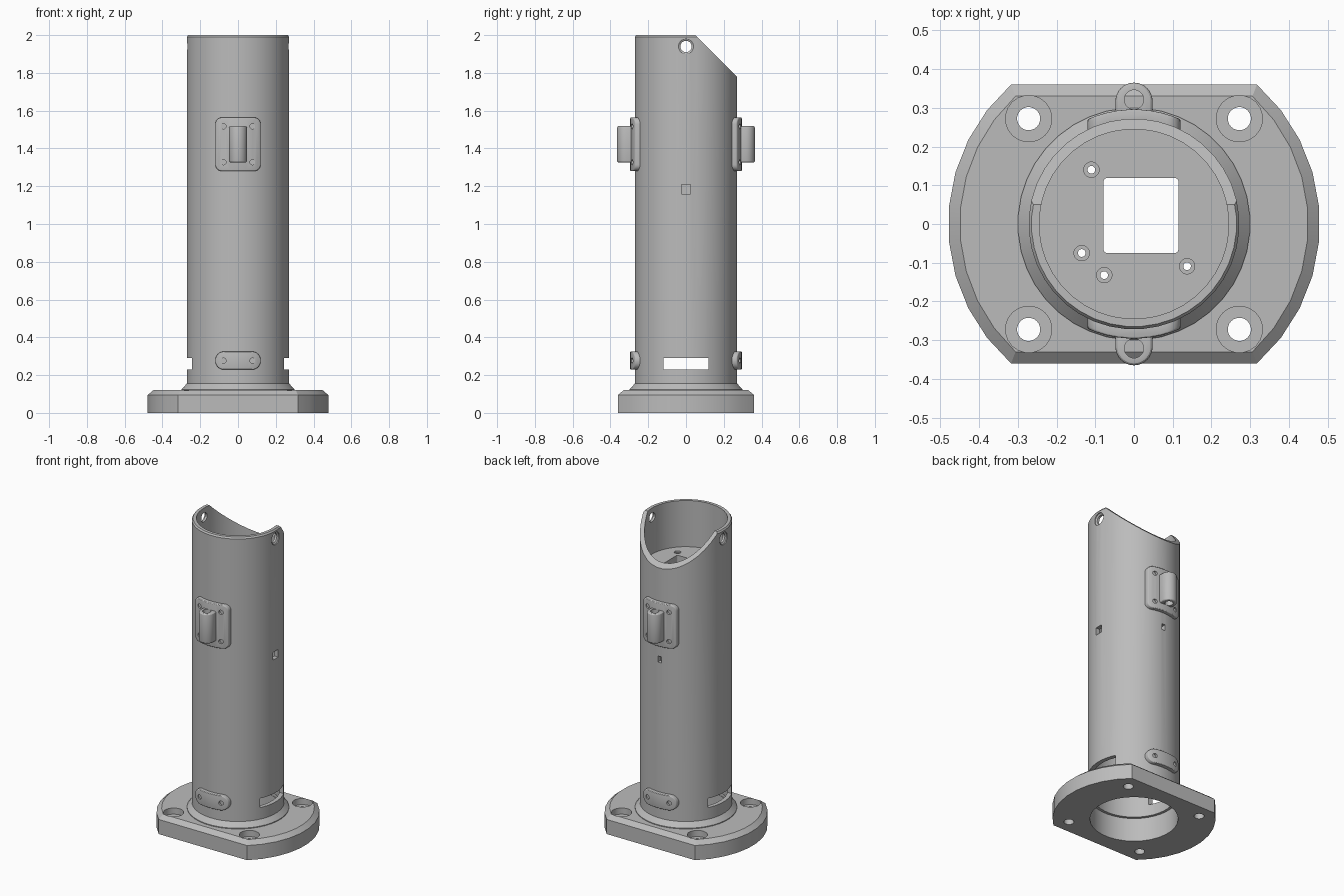
import bpy, bmesh
from math import sin, cos, asin, pi
from mathutils import Matrix, Vector

if "Cube" in bpy.data.objects:
    bpy.data.objects.remove(bpy.data.objects["Cube"])

grey = bpy.data.materials.new("plain_grey")
grey.use_nodes = True
colour = (0.5, 0.5, 0.5, 1)
grey.diffuse_color = colour
grey.node_tree.nodes["Principled BSDF"].inputs["Base Color"].default_value = colour


def loft(name, loops, ring=False, matrix=None):
    """Skin equal-length loops; cap the ends, or join last to first."""
    bm = bmesh.new()
    rows = [[bm.verts.new(p) for p in loop] for loop in loops]
    pairs = list(zip(rows, rows[1:]))
    if ring:
        pairs.append((rows[-1], rows[0]))
    else:
        bm.faces.new(rows[0])
        bm.faces.new(rows[-1])
    for a, b in pairs:
        for i in range(len(a)):
            j = (i + 1) % len(a)
            bm.faces.new((a[i], a[j], b[j], b[i]))
    if matrix:
        bm.transform(matrix)
    bmesh.ops.recalc_face_normals(bm, faces=bm.faces)
    mesh = bpy.data.meshes.new(name)
    bm.to_mesh(mesh)
    bm.free()
    mesh.materials.append(grey)
    obj = bpy.data.objects.new(name, mesh)
    bpy.context.collection.objects.link(obj)
    return obj


def lathe(name, profile, sides=32, ring=False, matrix=None):
    loops = [[(r * cos(2 * pi * (i + .5) / sides), r * sin(2 * pi * (i + .5) / sides), z)
              for i in range(sides)] for r, z in profile]
    return loft(name, loops, ring, matrix)


def prism(name, outline, low, high, matrix=None):
    return loft(name, [[(x, y, z) for x, y in outline] for z in (low, high)], matrix=matrix)


def box(name, x, y, z):
    return prism(name, [(x[0], y[0]), (x[1], y[0]), (x[1], y[1]), (x[0], y[1])], *z)


def rounded(w, h, r, steps=6):
    pts = []
    for k, (sx, sy) in enumerate([(1, 1), (-1, 1), (-1, -1), (1, -1)]):
        for i in range(steps + 1):
            a = pi / 2 * (k + i / steps)
            pts.append((sx * (w - r) + r * cos(a), sy * (h - r) + r * sin(a)))
    return pts


def bake(obj):
    mesh = bpy.data.meshes.new_from_object(obj.evaluated_get(bpy.context.evaluated_depsgraph_get()))
    obj.modifiers.clear()
    obj.data = mesh


def boolean(obj, cutter, operation="DIFFERENCE"):
    mod = obj.modifiers.new("cut", "BOOLEAN")
    mod.operation, mod.object, mod.solver = operation, cutter, "EXACT"
    bake(obj)
    bpy.data.objects.remove(cutter)


def bevel(obj, width):
    mod = obj.modifiers.new("soften", "BEVEL")
    mod.width, mod.segments, mod.angle_limit = width, 3, 0.8
    bake(obj)


def aim(direction, location):
    return Matrix.Translation(location) @ Vector(direction).to_track_quat("Z", "Y").to_matrix().to_4x4()


# Base flange: a disc with two flats, chamfered on top
def flats(r, y, z, steps=9):
    a = asin(y / r)
    side = [(r * cos(a * t), r * sin(a * t), z) for t in (2 * i / steps - 1 for i in range(steps + 1))]
    return side + [(-px, -py, pz) for px, py, pz in side]


base = loft("base_flange", [flats(.48, .36, 0), flats(.48, .36, .095), flats(.45, .33, .12)])
boolean(base, lathe("bore", [(.26, -.1), (.26, .2)]))
for x in (-.272, .272):
    for y in (-.272, .272):
        boolean(base, lathe("bolt_hole", [(.03, -.1), (.03, .08), (.06, .08), (.06, .2)], 20,
                            matrix=Matrix.Translation((x, y, 0))))

# Tube with a flared foot
tube = lathe("tube", [(.30, .115), (.30, .125), (.272, .155), (.272, 1.99), (.265, 2), (.245, 2), (.245, .155),
                      (.262, .155), (.262, .115)], 40, ring=True)
# Slanted cut at the back of the top
wedge = [(.05, 2), (.35, 1.7), (.35, 2.2), (.05, 2.2)]
boolean(tube, loft("slant", [[(x, y, z) for y, z in wedge] for x in (-.5, .5)]))
# Side slots, cable openings and pivot holes
boolean(tube, box("side_slots", (-.5, .5), (-.12, .12), (.23, .29)))
boolean(tube, box("side_port", (.15, .5), (-.025, .025), (1.16, 1.21)))
boolean(tube, box("back_port", (-.012, .012), (.15, .5), (1.165, 1.205)))
for s in (-1, 1):
    boolean(tube, lathe("pivot_hole", [(.03, .15), (.03, .258), (.04, .264), (.04, .4)], 24,
                        matrix=aim((s, 0, 0), (0, 0, 1.94))))

# Inner shelf with a window and screw holes
shelf = lathe("inner_shelf", [(.25, 1.65), (.25, 1.70)], 40)
boolean(shelf, prism("window", [(x + .018, y + .022) for x, y in rounded(.097, .097, .01, 3)], 1.5, 1.9))
for x, y in [(-.11, .14), (-.135, -.075), (-.077, -.132), (.137, -.109)]:
    boolean(shelf, lathe("screw_hole", [(.01, 1.6), (.01, 1.69), (.02, 1.69), (.02, 1.8)], 16,
                         matrix=Matrix.Translation((x, y, 0))))


# Curved mounting plates hugging the tube
def mount_plate(name, side, z, half_height, corner, hole_heights):
    facing = aim((0, side, 0), (0, 0, z))
    plate = lathe(name, [(.258, z - .3), (.296, z - .3), (.296, z + .3), (.258, z + .3)], 64, ring=True)
    boolean(plate, prism("outline", rounded(.12, half_height, corner), .15, .4, facing), "INTERSECT")
    bevel(plate, .012)
    for x in (-.077, .077):
        for dz in hole_heights:
            boolean(plate, lathe("screw", [(.014, .275), (.014, .4)], 16,
                                 matrix=aim((0, side, 0), (x, 0, z + dz))))
    return plate


parts = [base, tube, shelf]
for side, label in ((-1, "front"), (1, "back")):
    parts.append(mount_plate(label + "_upper_plate", side, 1.422, .142, .035, (-.095, .095)))
    parts.append(mount_plate(label + "_lower_plate", side, .277, .048, .046, (0,)))
    # Vertical eye for a rod
    arc = [(.048 * cos(pi * i / 16), side * (.317 + .048 * sin(pi * i / 16))) for i in range(17)]
    eye = prism(label + "_eye", [(.048, side * .275)] + arc + [(-.048, side * .275)], 1.325, 1.518)
    bevel(eye, .01)
    boolean(eye, lathe("rod_hole", [(.025, 1.2), (.025, 1.6)], 24,
                       matrix=Matrix.Translation((0, side * .321, 0))))
    parts.append(eye)

# Smooth shading with sharp edges kept
bpy.ops.object.select_all(action="DESELECT")
for part in parts:
    part.select_set(True)
bpy.context.view_layer.objects.active = parts[0]
bpy.ops.object.shade_smooth_by_angle(angle=0.5)
